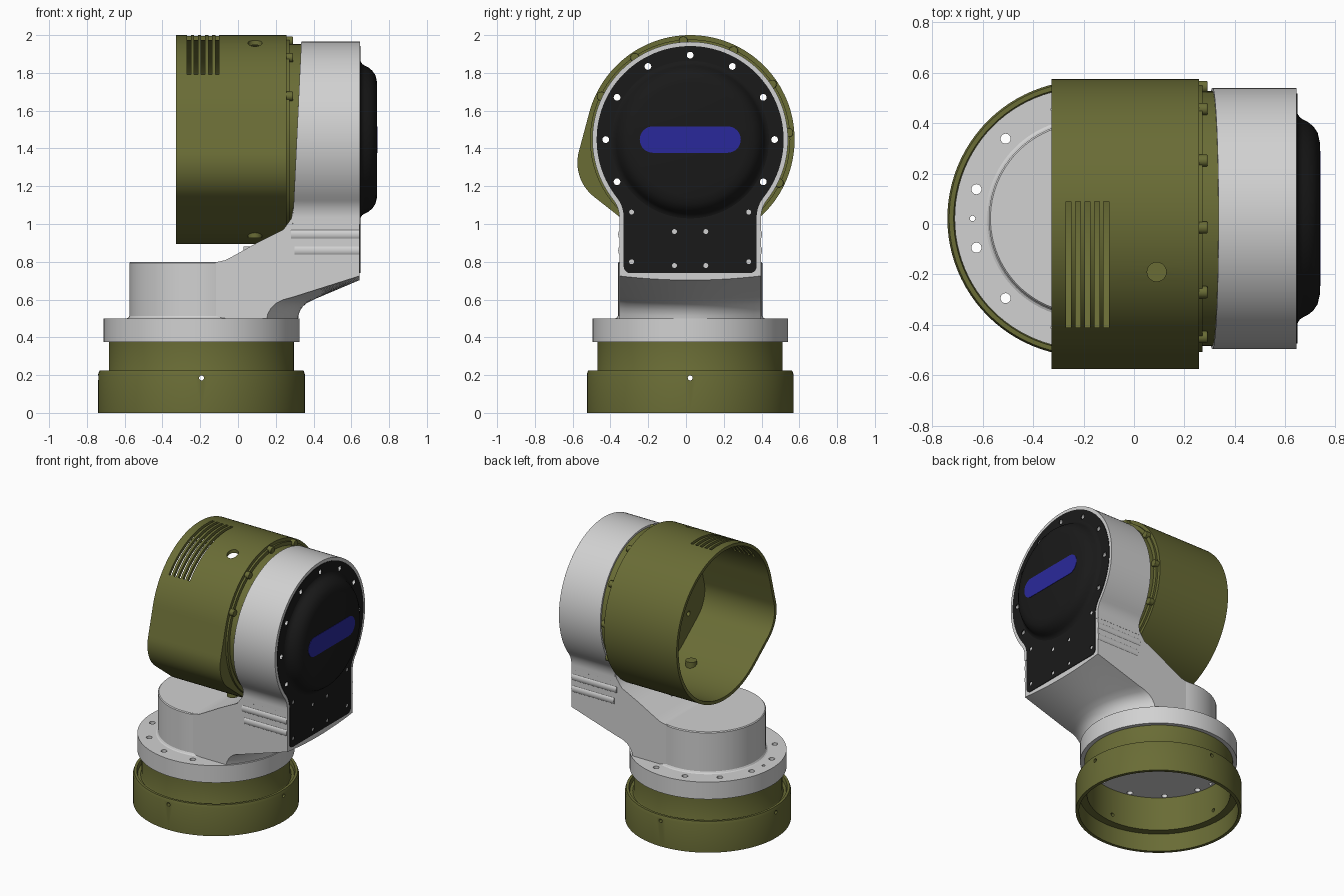
import bpy, bmesh, math
from math import sin, cos, pi, radians
from mathutils import Vector, geometry

if "Cube" in bpy.data.objects:
    bpy.data.objects.remove(bpy.data.objects["Cube"])

BX, CY, HZ = -0.193, 0.022, 1.447      # base axis x, common y, head axis z


def material(name, rgb):
    m = bpy.data.materials.new(name)
    m.diffuse_color = (*rgb, 1)
    m.use_nodes = True
    m.node_tree.nodes["Principled BSDF"].inputs["Base Color"].default_value = m.diffuse_color
    return m


OLIVE = material("olive", (0.142, 0.15, 0.036))
GREY = material("light grey", (0.64, 0.64, 0.64))
BLACK = material("black", (0.010, 0.010, 0.010))
BLUE = material("blue", (0.023, 0.022, 0.33))


def finish(name, bm, mat, bevel=0):
    bmesh.ops.remove_doubles(bm, verts=bm.verts, dist=1e-5)
    bmesh.ops.recalc_face_normals(bm, faces=bm.faces)
    me = bpy.data.meshes.new(name)
    bm.to_mesh(me)
    bm.free()
    ob = bpy.data.objects.new(name, me)
    bpy.context.collection.objects.link(ob)
    if mat:
        me.materials.append(mat)
    if bevel:
        mod = ob.modifiers.new("bevel", 'BEVEL')
        mod.width, mod.segments, mod.limit_method = bevel, 3, 'ANGLE'
        mod.angle_limit = radians(40)
    return ob


def place(axis, u, v, h):
    return Vector((h, u, v)) if axis == 'X' else Vector((u, v, h))


def skin(bm, rings, closed=False, caps=True):
    rows = [[bm.verts.new(p) for p in r] for r in rings]
    n = len(rows[0])
    for a, b in zip(rows, rows[1:] + (rows[:1] if closed else [])):
        for i in range(n):
            j = (i + 1) % n
            bm.faces.new((a[i], a[j], b[j], b[i]))
    if caps:
        bm.faces.new(rows[0])
        bm.faces.new(rows[-1])


def prism(name, pts, axis, lo, hi, mat, bevel=0):
    """Extrude a 2D outline; either end may be a function of the point."""
    bm = bmesh.new()
    val = lambda e, p: e(*p) if callable(e) else e
    skin(bm, [[place(axis, *p, val(e, p)) for p in pts] for e in (lo, hi)])
    return finish(name, bm, mat, bevel)


def lathe(name, prof, axis, cu, cv, mat, closed=False, n=96):
    bm = bmesh.new()
    rings = [[place(axis, cu + r * cos(2 * pi * i / n), cv + r * sin(2 * pi * i / n), h)
              for i in range(n)] for r, h in prof]
    skin(bm, rings, closed, caps=not closed)
    return finish(name, bm, mat)


def circle(u, v, r, n=96):
    return [(u + r * cos(2 * pi * i / n), v + r * sin(2 * pi * i / n)) for i in range(n)]


def hull(*circles):
    pts = [Vector(p) for c in circles for p in c]
    return [tuple(pts[i]) for i in geometry.convex_hull_2d(pts)]


def box(u0, u1, v0, v1):
    return [(u0, v0), (u1, v0), (u1, v1), (u0, v1)]


def keyhole(r, half, fil, bottom, corner=0.0):
    """Round head blending with fillets into a straight neck."""
    d = math.acos((half + fil) / (r + fil))
    low = bottom - HZ
    right = [(half, low)]
    if corner:
        right = [(half - corner + corner * sin(a), low + corner - corner * cos(a))
                 for a in (k * pi / 10 for k in range(6))]
    fz = -(r + fil) * sin(d)
    for i in range(9):
        a = pi - (d * i / 8)
        right.append((half + fil + fil * cos(a), fz + fil * sin(a)))
    for i in range(1, 41):
        a = -d + (pi / 2 + d) * i / 40
        right.append((r * cos(a), r * sin(a)))
    left = [(-u, v) for u, v in reversed(right[:-1])]
    return [(CY + u, HZ + v) for u, v in right + left]


def cut(ob, cutters):
    bpy.context.view_layer.objects.active = ob
    for c in cutters:
        m = ob.modifiers.new("cut", 'BOOLEAN')
        m.operation, m.solver, m.object = 'DIFFERENCE', 'EXACT', c
        bpy.ops.object.modifier_apply(modifier=m.name)
        bpy.data.objects.remove(c)


def drills(spots, lo, hi):
    return [prism("drill", circle(y, z, r, 16), 'X', lo, hi, None) for y, z, r in spots]


# Base ring: hollow stepped sleeve with a groove and small cross holes
base = lathe("base_sleeve", [(0.547, 0), (0.547, 0.205), (0.54, 0.224), (0.522, 0.224),
             (0.516, 0.195), (0.497, 0.195), (0.49, 0.21), (0.49, 0.376), (0.472, 0.376),
             (0.472, 0.13), (0.525, 0.13), (0.525, 0)], 'Z', BX, CY, OLIVE, closed=True)
pin = prism("pin_cutter", circle(CY, 0.185, 0.013, 16), 'X', -1, 1, None)
pin2 = prism("pin_cutter", circle(-BX, 0.185, 0.013, 16), 'X', -1, 1, None)
pin2.rotation_euler.z = pi / 2
bpy.context.view_layer.update()
cut(base, [pin, pin2])

# Flange with a bolt circle, and the round stub above it
flange = prism("flange", circle(BX, CY, 0.518), 'Z', 0.375, 0.5, GREY)
bolts = [(radians(15 + 30 * i), 0.02) for i in range(12)] + [(pi, 0.011), (0, 0.011)]
cut(flange, [prism("bolt_cutter", circle(BX + 0.447 * cos(a), CY + 0.447 * sin(a), r, 20),
                   'Z', 0.3, 0.6, None) for a, r in bolts])
lathe("stub", [(0.396, 0.495), (0.396, 0.5), (0.388, 0.504), (0.382, 0.514), (0.382, 0.794),
      (0.376, 0.8), (0.01, 0.8)], 'Z', BX, CY, GREY)

# Neck: side profile swept across y, the underside rounded outwards in the middle
TOP = [(0.644, 1.2), (0.31, 1.2), (0.295, 1.1), (0.283, 1.03), (0.24, 0.97), (0.1, 0.9),
       (-0.03, 0.828), (-0.07, 0.808), (-0.11, 0.799), (BX, 0.799), (BX, 0.49)]
EDGE = [(0.15, 0.49), (0.158, 0.525), (0.175, 0.555), (0.2, 0.58), (0.235, 0.598),
        (0.3, 0.616), (0.644, 0.725)]
MID = [(0.318, 0.49), (0.32, 0.515), (0.328, 0.54), (0.343, 0.563), (0.365, 0.582),
       (0.41, 0.604), (0.644, 0.703)]
bm = bmesh.new()
rings = []
for i in range(21):
    s = -1 + i / 10
    t = 1 - s * s
    low = [(a[0] + (b[0] - a[0]) * t, a[1] + (b[1] - a[1]) * t) for a, b in zip(EDGE, MID)]
    rings.append([(x, CY + 0.374 * s, z) for x, z in TOP + low])
skin(bm, rings)
finish("neck", bm, GREY)

# Rounded ribs along both sides of the neck, and a small lug at the back
for z, x in ((0.945, 0.28), (0.86, 0.3)):
    for s in (-1, 1):
        rib = [(CY + s * (0.36 + 0.021 * cos(a)), z + 0.03 * sin(a))
               for a in (2 * pi * k / 24 for k in range(24))]
        prism("neck_rib", rib, 'X', x, 0.642, GREY)
prism("neck_lug", box(CY - 0.1, CY + 0.1, 0.8, 0.882), 'X', 0.03, 0.12, GREY)

# Grey head housing with a slightly tilted rear face
tilt = lambda u, v: 0.335 - (1.965 - v) * 0.047
holes = [(CY + 0.447 * cos(radians(a)), HZ + 0.447 * sin(radians(a)), 0.018)
         for a in range(-30, 211, 30)]
housing = prism("head_housing", keyhole(0.518, 0.375, 0.15, 1.0), 'X', tilt, 0.645, GREY)
cut(housing, drills(holes, 0, 1))
bev = housing.modifiers.new("bevel", 'BEVEL')
bev.width, bev.segments, bev.angle_limit = 0.006, 2, radians(40)

# Black cover with screw holes, its domed centre and the blue window
cover = prism("cover_plate", keyhole(0.495, 0.352, 0.17, 0.74, 0.035), 'X', 0.64, 0.648, BLACK)
small = [(CY + s * y, z, 0.013) for s in (-1, 1)
         for y, z in ((0.31, 1.063), (0.31, 0.8), (0.083, 0.96), (0.083, 0.78))]
cut(cover, drills(holes + small, 0, 1))
lathe("cover_dome", [(0.425, 0.645), (0.412, 0.65), (0.4, 0.658), (0.392, 0.67), (0.382, 0.69),
      (0.365, 0.711), (0.34, 0.728), (0.30, 0.737), (0.01, 0.737)], 'X', CY, HZ, BLACK)
prism("blue_window", hull(circle(-0.175, 1.447, 0.07, 32), circle(0.22, 1.447, 0.07, 32)),
      'X', 0.733, 0.7395, BLUE)

# Olive barrel: round shell with a side bulge, open at the rear, vents and a port on top
barrel = prism("barrel", hull(circle(CY, HZ, 0.553, 128), circle(-0.345, 1.325, 0.23, 64)),
               'X', -0.327, 0.258, OLIVE)
cutters = [prism("bore_cutter", hull(circle(CY, HZ, 0.53, 128),
                 circle(-0.345, 1.325, 0.207, 64)), 'X', -0.5, 0.235, None)]
for i in range(5):
    x = -0.26 + 0.0375 * i
    cutters.append(prism("vent_cutter", box(x - 0.01, x + 0.01, -0.41, 0.09), 'Z', 1.6, 2.1, None))
cutters.append(prism("port_cutter", circle(0.09, -0.19, 0.038, 24), 'Z', 1.7, 2.1, None))
cut(barrel, cutters + drills(holes, 0, 1))
prism("barrel_screw", circle(0.09, -0.19, 0.038, 24), 'Z', 0.925, 0.99, OLIVE)

# Collar joining barrel and housing, with screw heads around its exposed part
collar = prism("collar", circle(CY, HZ, 0.505), 'X', 0.24,
               lambda u, v: tilt(u, v) + 0.004, OLIVE)
cut(collar, drills(holes, 0, 1))
lathe("collar_lip", [(0.53, 0.25), (0.53, 0.272), (0.49, 0.272), (0.49, 0.25)],
      'X', CY, HZ, OLIVE, closed=True)
for i in range(-1, 6):
    a = radians(4 + 30 * i)
    prism("collar_screw", circle(CY + 0.523 * cos(a), HZ + 0.523 * sin(a), 0.024, 20),
          'X', 0.25, 0.291, OLIVE, 0.004)

# Smooth curved faces while keeping edges sharp
bpy.ops.object.select_all(action='SELECT')
bpy.context.view_layer.objects.active = barrel
bpy.ops.object.shade_smooth_by_angle(angle=radians(30))
